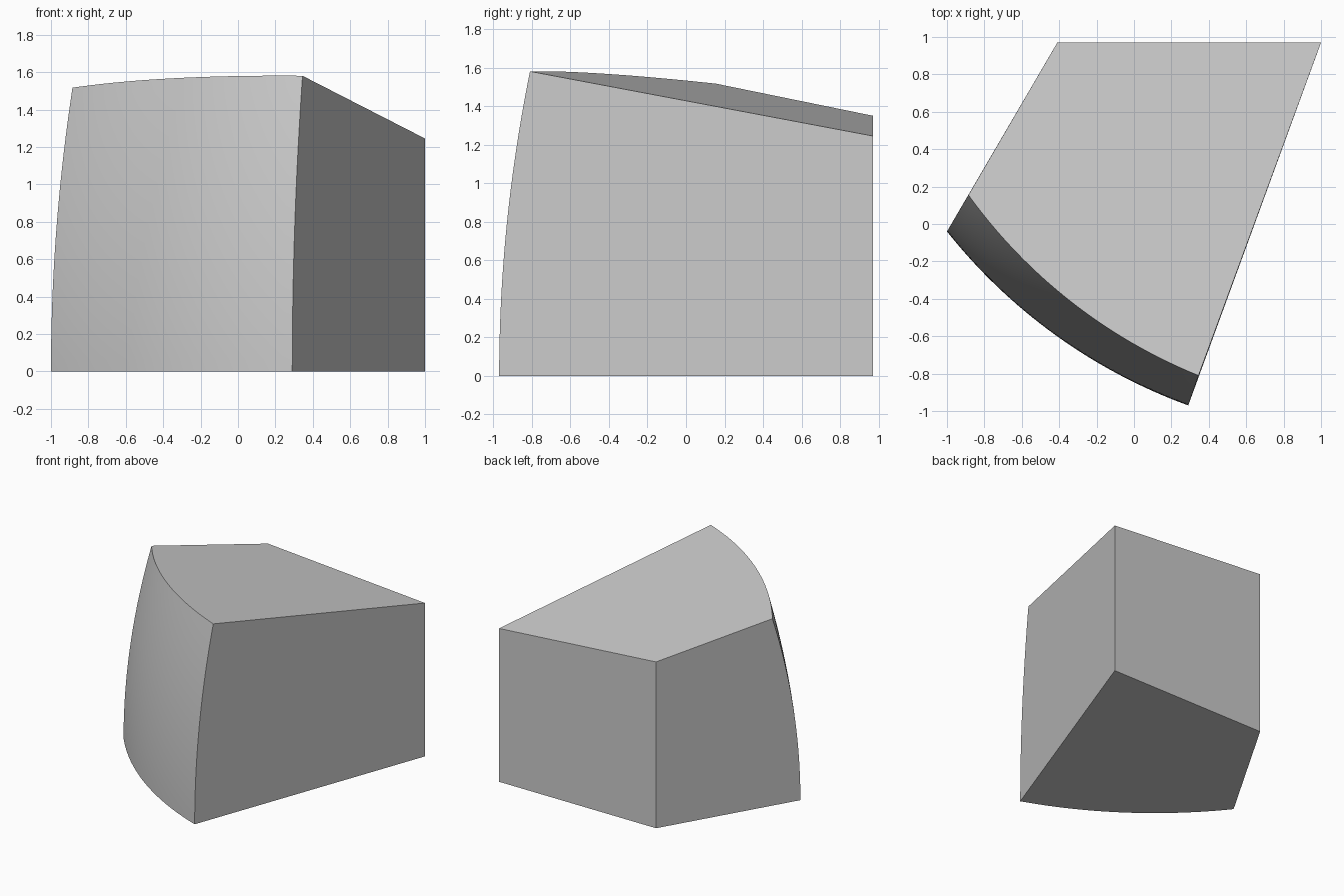
import bpy, bmesh, math
from mathutils import Vector

cube = bpy.data.objects.get("Cube")
if cube:
    bpy.data.objects.remove(cube, do_unlink=True)

COLS, ROWS = 32, 24
BULGE = 0.11                      # outward bow of the curved wall in plan


def roof_height(p):
    """Height of the sloping flat roof above a plan point."""
    return 1.245 + 0.0745 * (1 - p.x) + 0.161 * (0.97 - p.y)


def bowed(a, b, t):
    """Point on a circular arc from a to b, bowed towards the front."""
    chord = b - a
    half = chord.length / 2
    radius = (half * half + BULGE * BULGE) / (2 * BULGE)
    along = chord.normalized()
    out = Vector((along.y, -along.x))
    angle = (2 * t - 1) * math.asin(half / radius)
    centre = (a + b) / 2 + out * (BULGE - radius)
    return centre + along * radius * math.sin(angle) + out * radius * math.cos(angle)


# Plan corners
foot_a, foot_b = Vector((-1, -0.04)), Vector((0.29, -0.97))
rim_a, rim_b = Vector((-0.885, 0.155)), Vector((0.345, -0.81))
back_b, back_a = Vector((1, 0.97)), Vector((-0.41, 0.97))

bm = bmesh.new()

# Curved front wall, leaning inwards as it rises
grid = []
for i in range(COLS + 1):
    low, high = bowed(foot_a, foot_b, i / COLS), bowed(rim_a, rim_b, i / COLS)
    top = roof_height(high)
    column = []
    for j in range(ROWS + 1):
        w = j / ROWS
        p = low.lerp(high, w * w)
        column.append(bm.verts.new((p.x, p.y, top * w)))
    grid.append(column)

curved = []
for left, right in zip(grid, grid[1:]):
    for j in range(ROWS):
        curved.append(bm.faces.new((left[j], right[j], right[j + 1], left[j + 1])))

# Back corners
b_low, a_low = [bm.verts.new((p.x, p.y, 0)) for p in (back_b, back_a)]
b_top, a_top = [bm.verts.new((p.x, p.y, roof_height(p))) for p in (back_b, back_a)]

# Flat floor, roof, back and two sides
bm.faces.new([c[0] for c in grid] + [b_low, a_low])
bm.faces.new([c[-1] for c in grid] + [b_top, a_top])
bm.faces.new((b_low, a_low, a_top, b_top))
bm.faces.new(grid[0] + [a_top, a_low])
bm.faces.new(grid[-1] + [b_top, b_low])
bmesh.ops.recalc_face_normals(bm, faces=bm.faces)
for f in curved:
    f.smooth = True

mesh = bpy.data.meshes.new("wedge_block")
bm.to_mesh(mesh)
bm.free()
block = bpy.data.objects.new("wedge_block", mesh)
bpy.context.collection.objects.link(block)

# Plain grey
grey = bpy.data.materials.new("light_grey")
grey.use_nodes = True
colour = (0.6, 0.6, 0.6, 1)
grey.diffuse_color = colour
grey.node_tree.nodes["Principled BSDF"].inputs["Base Color"].default_value = colour
mesh.materials.append(grey)

# Smooth curved wall with crisp borders
bpy.ops.object.select_all(action="DESELECT")
block.select_set(True)
bpy.context.view_layer.objects.active = block
bpy.ops.object.shade_smooth_by_angle(angle=math.radians(30))
